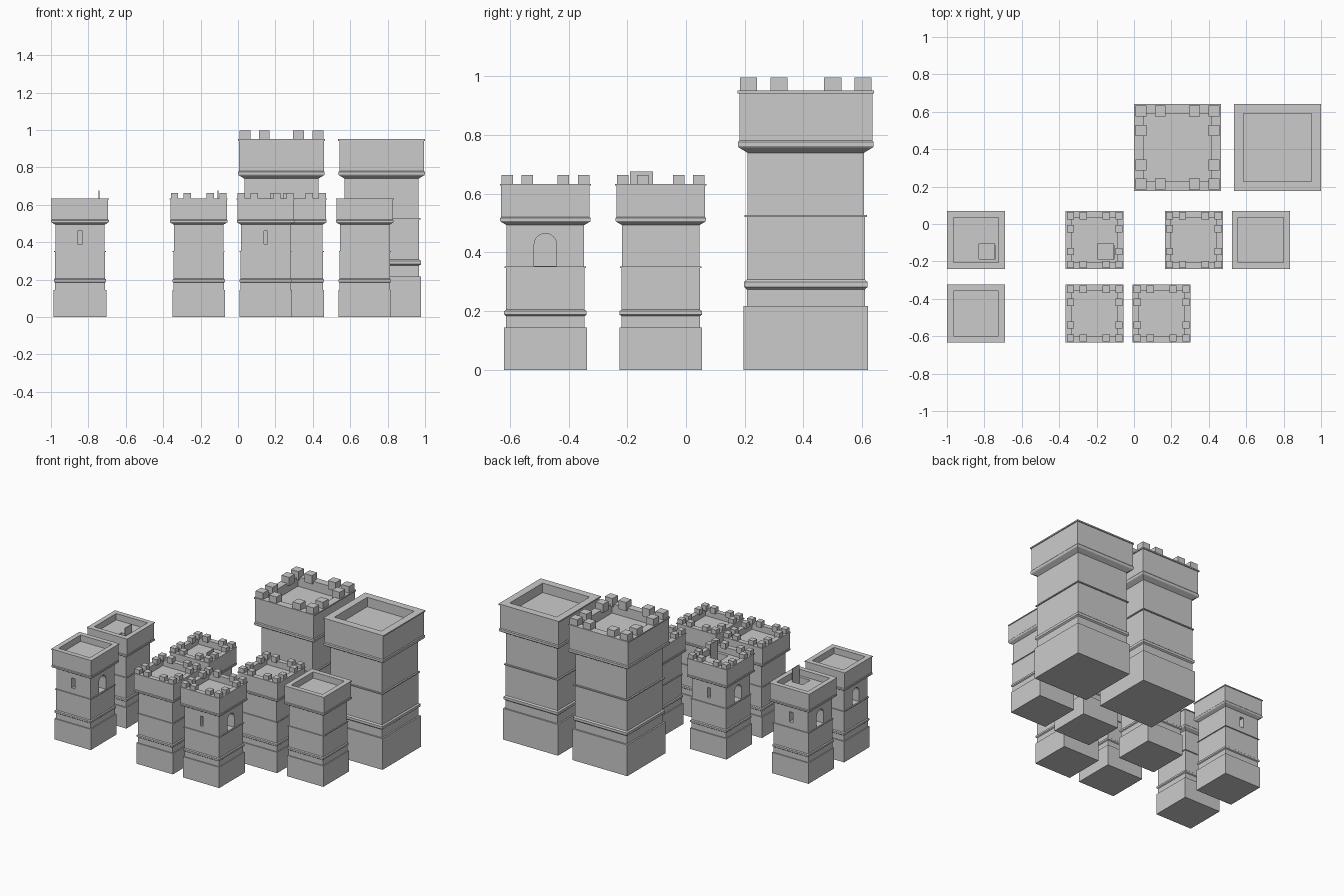
import bpy, bmesh, math
from mathutils import Matrix, Vector

cube = bpy.data.objects.get("Cube")
if cube:
    bpy.data.objects.remove(cube, do_unlink=True)

stone = bpy.data.materials.new("grey_stone")
stone.use_nodes = True
stone.diffuse_color = (0.6, 0.6, 0.6, 1)
stone.node_tree.nodes["Principled BSDF"].inputs["Base Color"].default_value = (0.6, 0.6, 0.6, 1)

# Half width and height from the foot, over the parapet, to the sunken roof
PROFILE = [(.141, 0), (.141, .145), (.134, .145), (.134, .183), (.14, .188),
           (.14, .2), (.134, .205), (.134, .347), (.139, .347), (.139, .352),
           (.132, .352), (.132, .493), (.152, .505), (.154, .508), (.154, .517),
           (.151, .521), (.151, .628), (.155, .628), (.155, .634),
           (.121, .634), (.121, .59)]


def make_object(name, bm):
    bmesh.ops.recalc_face_normals(bm, faces=bm.faces)
    mesh = bpy.data.meshes.new(name)
    bm.to_mesh(mesh)
    bm.free()
    mesh.materials.append(stone)
    obj = bpy.data.objects.new(name, mesh)
    bpy.context.collection.objects.link(obj)
    return obj


def add_box(bm, center, size):
    matrix = Matrix.Translation(center) @ Matrix.Diagonal((*size, 1))
    bmesh.ops.create_cube(bm, size=1, matrix=matrix)


def square_sweep(profile):
    bm = bmesh.new()
    rings = [[bm.verts.new((r * sx, r * sy, z))
              for sx, sy in ((-1, -1), (1, -1), (1, 1), (-1, 1))] for r, z in profile]
    for low, high in zip(rings, rings[1:]):
        for i in range(4):
            j = (i + 1) % 4
            bm.faces.new((low[i], low[j], high[j], high[i]))
    bm.faces.new(rings[0][::-1])
    bm.faces.new(rings[-1])
    return bm


def opening(outline, depth, angle):
    # Outline in the wall plane, pushed into the wall that faces -y, then turned
    bm = bmesh.new()
    face = bm.faces.new([bm.verts.new((x, -.17, z)) for x, z in outline])
    extruded = bmesh.ops.extrude_face_region(bm, geom=[face])["geom"]
    verts = [v for v in extruded if isinstance(v, bmesh.types.BMVert)]
    bmesh.ops.translate(bm, verts=verts, vec=(0, .038 + depth, 0))
    bmesh.ops.rotate(bm, verts=bm.verts, matrix=Matrix.Rotation(math.radians(angle), 3, 'Z'))
    return bm


def door(angle):
    arch = [(.038 * math.cos(a), .427 + .038 * math.sin(a))
            for a in (math.pi * i / 12 for i in range(13))]
    return opening([(.038, .354)] + arch + [(-.038, .354)], .08, angle)


def slit(angle, width):
    w = width / 2
    return opening([(-w, .39), (w, .39), (w, .46), (-w, .46)], .04, angle)


def hatch():
    bm = bmesh.new()
    add_box(bm, (.058, -.06, .58), (.084, .084, .08))
    return bm


def cut(obj, cutters):
    helpers = []
    for bm in cutters:
        helper = make_object("opening_cutter", bm)
        helper.hide_render = True
        helpers.append(helper)
        mod = obj.modifiers.new("opening", 'BOOLEAN')
        mod.operation = 'DIFFERENCE'
        mod.solver = 'EXACT'
        mod.object = helper
    bpy.context.view_layer.update()
    graph = bpy.context.evaluated_depsgraph_get()
    mesh = bpy.data.meshes.new_from_object(obj.evaluated_get(graph))
    obj.modifiers.clear()
    obj.data = mesh
    for helper in helpers:
        bpy.data.objects.remove(helper, do_unlink=True)


def tower(name, x, y, scale=1, merlons=False, doors=(), slits=(), trapdoor=False):
    place = Matrix.Translation((x, y, 0)) @ Matrix.Scale(scale, 4)
    body = make_object(name, square_sweep(PROFILE))
    cutters = [door(a) for a in doors]
    cutters += [slit(a, .02 if merlons else .027) for a in slits]
    if trapdoor:
        cutters.append(hatch())
    if cutters:
        cut(body, cutters)
    parts = [body]

    # Four merlons along each side, sharing the corners
    if merlons:
        bm = bmesh.new()
        stops = (-.13, -.061, .061, .13)
        for px in stops:
            for py in stops:
                if max(abs(px), abs(py)) > .1:
                    add_box(bm, (px, py, .644), (.039, .039, .04))
        parts.append(make_object(name + "_merlons", bm))

    # Open trapdoor leaf standing upright
    if trapdoor:
        bm = bmesh.new()
        add_box(bm, (.102, -.066, .632), (.005, .078, .088))
        parts.append(make_object(name + "_trapdoor", bm))
    for part in parts:
        part.data.transform(place)


LEFT_X, MID_X, BACK_Y, FRONT_Y = -.845, -.21, -.086, -.479

# Large keeps
tower("large_battlement_tower", .232, .408, 1.5, merlons=True)
tower("large_plain_tower", .768, .408, 1.5)

# Solid small towers
tower("small_plain_tower", .678, BACK_Y)
tower("small_battlement_tower", .32, BACK_Y, merlons=True)
tower("front_battlement_tower", MID_X, FRONT_Y, merlons=True)

# Passage towers with doors on both sides
tower("plain_passage_tower", LEFT_X, FRONT_Y, doors=(90, -90), slits=(0,))
tower("battlement_passage_tower", .148, FRONT_Y, merlons=True, doors=(90, -90), slits=(0,))

# Stair towers with one door and a roof hatch
tower("plain_stair_tower", LEFT_X, BACK_Y, doors=(-90,), slits=(180,), trapdoor=True)
tower("battlement_stair_tower", MID_X, BACK_Y, merlons=True, doors=(-90,),
      slits=(180,), trapdoor=True)
